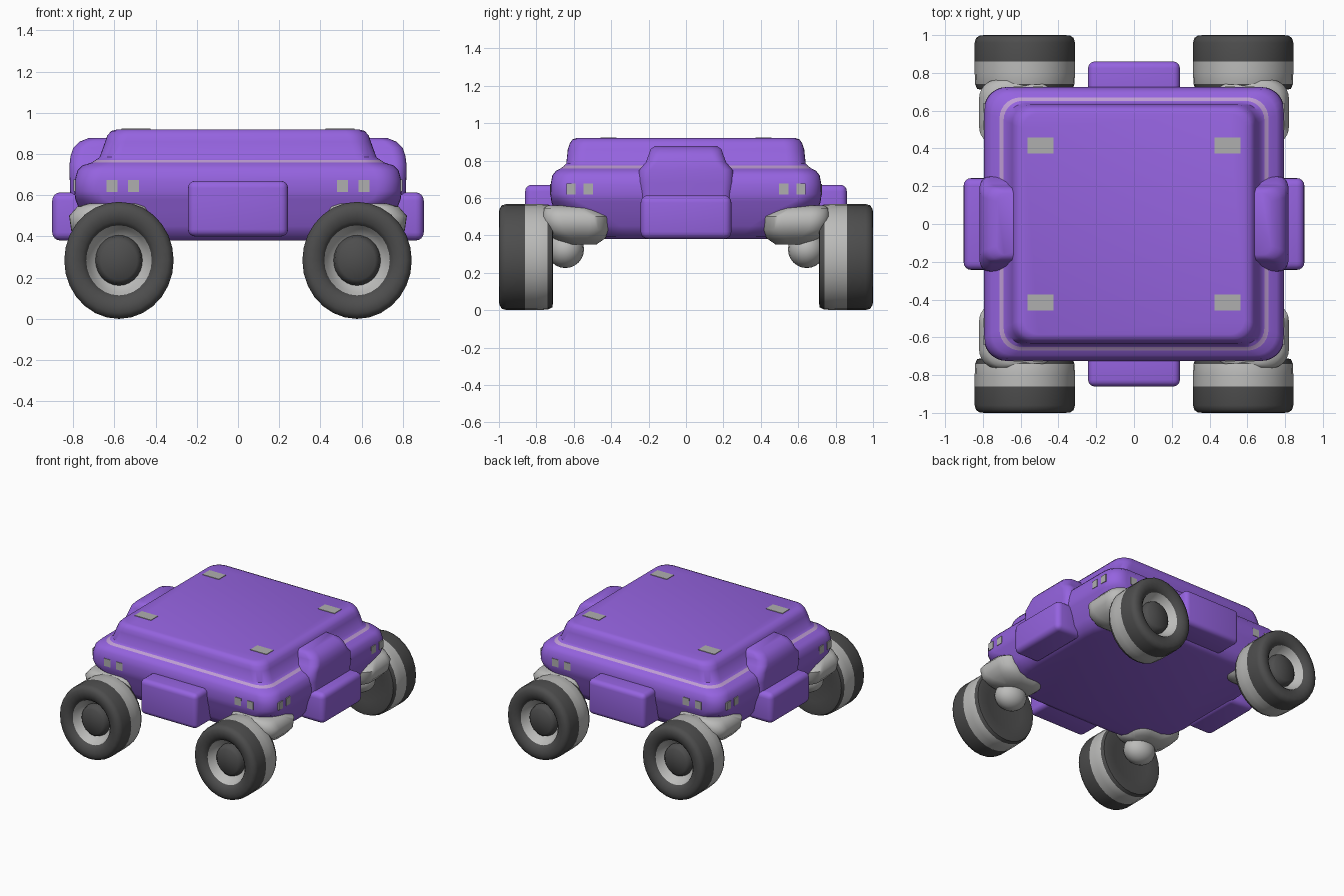
import bpy, bmesh, math

if "Cube" in bpy.data.objects:
    bpy.data.objects.remove(bpy.data.objects["Cube"])


def mat(name, col):
    m = bpy.data.materials.new(name)
    m.diffuse_color = (*col, 1)
    m.use_nodes = True
    m.node_tree.nodes["Principled BSDF"].inputs["Base Color"].default_value = m.diffuse_color
    return m


PURPLE = mat("purple paint", (0.30, 0.125, 0.74))
GREY = mat("light grey", (0.50, 0.50, 0.49))
DARK = mat("dark rubber", (0.075, 0.075, 0.075))
LAVENDER = mat("lavender trim", (0.52, 0.34, 0.66))
LIGHT = mat("lamp grey", (0.43, 0.43, 0.43))


def finish(bm, name, mats, angle=40):
    bmesh.ops.recalc_face_normals(bm, faces=bm.faces[:])
    me = bpy.data.meshes.new(name)
    bm.to_mesh(me)
    bm.free()
    for m in mats:
        me.materials.append(m)
    for p in me.polygons:
        p.use_smooth = True
    me.set_sharp_from_angle(angle=math.radians(angle))
    ob = bpy.data.objects.new(name, me)
    bpy.context.collection.objects.link(ob)
    return ob


def ring_points(cx, cy, hx, hy, r, z, n=7):
    r = min(r, hx, hy)
    pts = []
    for k, (sx, sy) in enumerate(((1, 1), (-1, 1), (-1, -1), (1, -1))):
        for i in range(n + 1):
            a = math.pi / 2 * (k + i / n)
            pts.append((cx + sx * (hx - r) + r * math.cos(a),
                        cy + sy * (hy - r) + r * math.sin(a), z))
    return pts


def loft(name, rings, mats, trim=None, sx=1, sy=1, angle=40):
    """Stack of rounded rectangles (cx, cy, hx, hy, r, z)."""
    bm = bmesh.new()
    loops = [[bm.verts.new((x * sx, y * sy, z)) for x, y, z in ring_points(*r)] for r in rings]
    for j in range(len(loops) - 1):
        a, b = loops[j], loops[j + 1]
        for i in range(len(a)):
            k = (i + 1) % len(a)
            f = bm.faces.new((a[i], a[k], b[k], b[i]))
            f.material_index = 1 if j == trim else 0
    bm.faces.new(loops[0][::-1])
    bm.faces.new(loops[-1])
    return finish(bm, name, mats, angle)


def box(name, c, h, m, bevel=0.0):
    bm = bmesh.new()
    bmesh.ops.create_cube(bm, size=2)
    for v in bm.verts:
        v.co = [c[i] + v.co[i] * h[i] for i in range(3)]
    if bevel:
        bmesh.ops.bevel(bm, geom=bm.edges[:], offset=bevel, segments=4,
                        profile=0.5, affect='EDGES')
    return finish(bm, name, [m])


def blob(name, c, r, m):
    bm = bmesh.new()
    bmesh.ops.create_uvsphere(bm, u_segments=20, v_segments=12, radius=1)
    for v in bm.verts:
        v.co = [c[i] + v.co[i] * r[i] for i in range(3)]
    return finish(bm, name, [m])


# Body: tapered underside, shoulder, trim line and raised deck
loft("body", [(0, 0, *r) for r in (
    (0.66, 0.62, 0.36, 0.38), (0.71, 0.66, 0.36, 0.395), (0.75, 0.69, 0.34, 0.45),
    (0.77, 0.705, 0.24, 0.53), (0.79, 0.72, 0.14, 0.58), (0.795, 0.725, 0.12, 0.62),
    (0.793, 0.724, 0.12, 0.67), (0.78, 0.715, 0.12, 0.72), (0.755, 0.695, 0.12, 0.745),
    (0.712, 0.67, 0.11, 0.758), (0.69, 0.652, 0.10, 0.772), (0.672, 0.64, 0.10, 0.785),
    (0.645, 0.632, 0.10, 0.86), (0.635, 0.622, 0.10, 0.89), (0.615, 0.608, 0.09, 0.912),
    (0.585, 0.585, 0.08, 0.92))], [PURPLE, LAVENDER], trim=9)

for s, side in ((-1, "left"), (1, "right")):
    # Raised bulge and bumper on each side
    loft(side + "_bulge", [
        (0.69, 0, 0.12, 0.23, 0.05, 0.50), (0.70, 0, 0.117, 0.255, 0.06, 0.68),
        (0.70, 0, 0.118, 0.25, 0.06, 0.75), (0.695, 0, 0.118, 0.215, 0.06, 0.79),
        (0.685, 0, 0.115, 0.20, 0.06, 0.83), (0.67, 0, 0.10, 0.19, 0.06, 0.86),
        (0.65, 0, 0.075, 0.165, 0.05, 0.878)], [PURPLE], sx=s)
    box(side + "_bumper", (s * 0.79, 0, 0.497), (0.112, 0.243, 0.117), PURPLE, 0.04)
for s, end in ((-1, "front"), (1, "back")):
    box(end + "_bumper", (0, s * 0.74, 0.535), (0.243, 0.12, 0.135), PURPLE, 0.035)

# Wheel half-profile (radius, distance out) with the material of the next band
PROFILE = [(0.0, 0.73, 2), (0.17, 0.72, 1), (0.24, 0.71, 1), (0.27, 0.715, 1),
           (0.281, 0.74, 0), (0.284, 0.80, 0), (0.284, 0.86, 1), (0.284, 0.96, 1),
           (0.276, 0.985, 1), (0.255, 0.998, 1), (0.225, 1.0, 1), (0.19, 0.99, 1),
           (0.17, 0.97, 0), (0.155, 0.93, 0), (0.122, 0.905, 1), (0.115, 0.935, 1),
           (0.095, 0.955, 1), (0.0, 0.96, 1)]


def wheel(name, sx, sy, n=28):
    bm = bmesh.new()
    prev = None
    for r, y, m in PROFILE:
        if r == 0:
            cur = [bm.verts.new((sx * 0.578, sy * y, 0.284))]
        else:
            cur = [bm.verts.new((sx * 0.578 + 0.935 * r * math.cos(i * math.tau / n), sy * y,
                                 0.284 + r * math.sin(i * math.tau / n))) for i in range(n)]
        if prev:
            for i in range(n):
                k = (i + 1) % n
                vs = [prev[i % len(prev)], prev[k % len(prev)], cur[k % len(cur)], cur[i % len(cur)]]
                f = bm.faces.new(list(dict.fromkeys(vs)))
                f.material_index = 0 if pm == 0 else 1
        prev, pm = cur, m
    finish(bm, name, [GREY, DARK], 50)


# Four corners: wheel, suspension arm, knuckle, lamps and deck pads
for sx, a in ((-1, "left"), (1, "right")):
    for sy, b in ((-1, "front"), (1, "back")):
        n = b + "_" + a + "_"
        wheel(n + "wheel", sx, sy)
        loft(n + "arm", [
            (0.59, 0.56, 0.12, 0.08, 0.08, 0.35), (0.60, 0.57, 0.17, 0.14, 0.10, 0.385),
            (0.615, 0.585, 0.195, 0.17, 0.10, 0.43), (0.62, 0.59, 0.20, 0.175, 0.10, 0.50),
            (0.61, 0.62, 0.17, 0.14, 0.10, 0.545), (0.60, 0.64, 0.12, 0.10, 0.08, 0.56)],
            [GREY], sx=sx, sy=sy, angle=60)
        blob(n + "knuckle", (sx * 0.59, sy * 0.645, 0.325), (0.12, 0.10, 0.10), GREY)
        for d in (0.508, 0.612):
            box(n + "end_lamp", (sx * d, sy * 0.7235, 0.645), (0.027, 0.0045, 0.029), LIGHT)
        for d in (0.522, 0.615):
            box(n + "side_lamp", (sx * 0.793, sy * d, 0.648), (0.0048, 0.025, 0.029), LIGHT)
        box(n + "deck_pad", (sx * 0.495, sy * 0.415, 0.920), (0.07, 0.043, 0.004), LIGHT)
